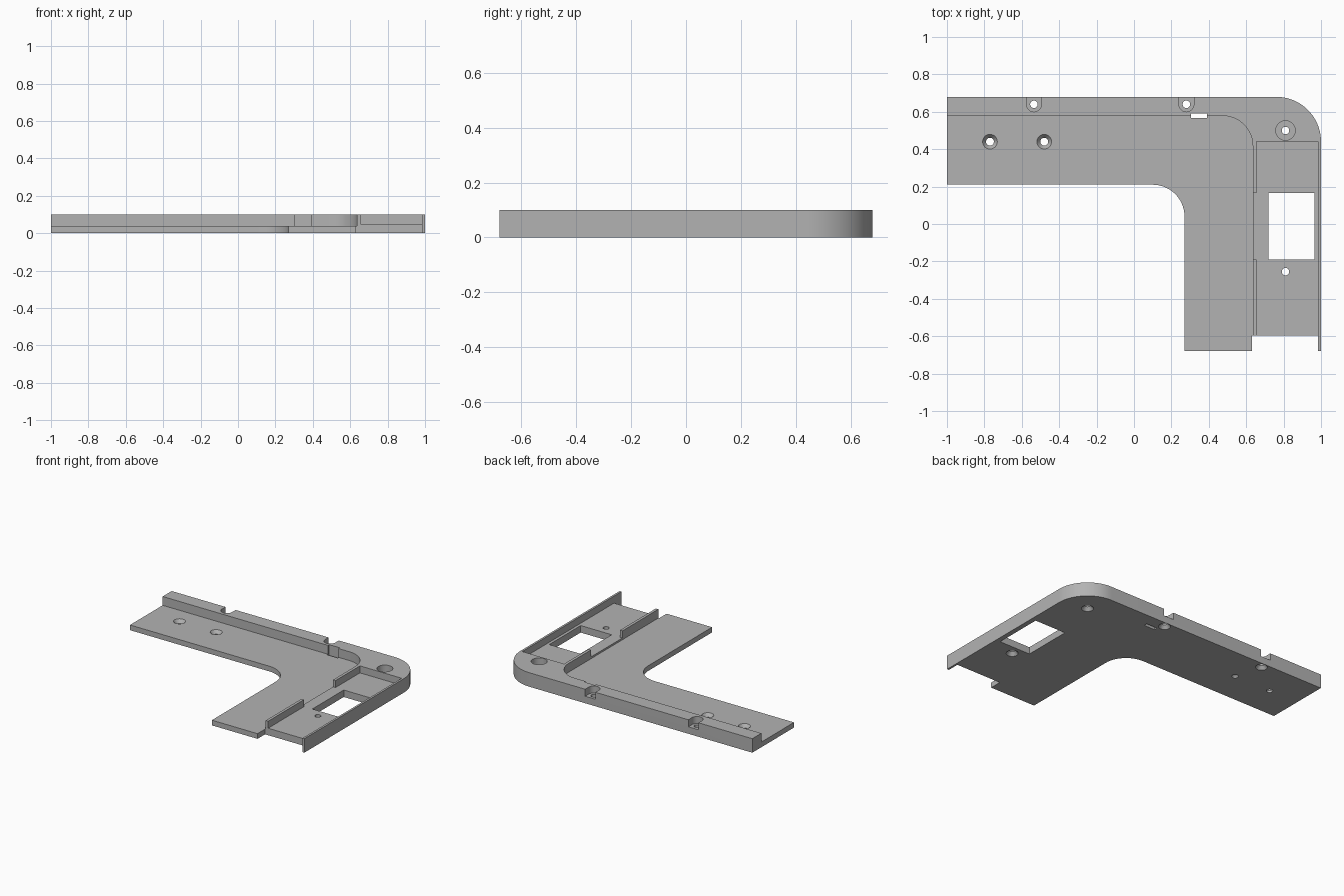
import bpy, bmesh, math

if "Cube" in bpy.data.objects:
    bpy.data.objects.remove(bpy.data.objects["Cube"])

grey = bpy.data.materials.new("plain grey")
grey.diffuse_color = (0.45, 0.45, 0.45, 1)
grey.use_nodes = True
grey.node_tree.nodes["Principled BSDF"].inputs["Base Color"].default_value = grey.diffuse_color


def arc(cx, cy, r, a0, a1, n=20):
    """Points on an arc, angles in degrees."""
    return [(cx + r * math.cos(math.radians(a0 + (a1 - a0) * i / n)),
             cy + r * math.sin(math.radians(a0 + (a1 - a0) * i / n)))
            for i in range(n + 1)]


def prism(name, pts, z0, z1):
    """Extrude a flat outline between two heights."""
    bm = bmesh.new()
    face = bm.faces.new([bm.verts.new((x, y, z0)) for x, y in pts])
    top = bmesh.ops.extrude_face_region(bm, geom=[face])["geom"]
    bmesh.ops.translate(bm, vec=(0, 0, z1 - z0),
                        verts=[v for v in top if isinstance(v, bmesh.types.BMVert)])
    bmesh.ops.recalc_face_normals(bm, faces=bm.faces[:])
    mesh = bpy.data.meshes.new(name)
    bm.to_mesh(mesh)
    bm.free()
    obj = bpy.data.objects.new(name, mesh)
    bpy.context.collection.objects.link(obj)
    mesh.materials.append(grey)
    return obj


def box(name, x0, x1, y0, y1, z0, z1):
    return prism(name, [(x0, y0), (x1, y0), (x1, y1), (x0, y1)], z0, z1)


def cone(name, x, y, z0, z1, r0, r1):
    bpy.ops.mesh.primitive_cone_add(vertices=32, radius1=r0, radius2=r1, depth=z1 - z0,
                                    location=(x, y, (z0 + z1) / 2))
    obj = bpy.context.object
    obj.name = name
    obj.data.materials.append(grey)
    return obj


def cut(target, cutter):
    cutter.hide_render = True
    mod = target.modifiers.new("cut", 'BOOLEAN')
    mod.operation, mod.solver, mod.object = 'DIFFERENCE', 'EXACT', cutter
    bpy.context.view_layer.objects.active = target
    bpy.ops.object.modifier_apply(modifier=mod.name)
    bpy.data.objects.remove(cutter)


FLOOR, SHELF, TOP = 0.037, 0.05, 0.1

# L-shaped body with rounded corners and a thin outer wall running past the shelf
outline = ([(-1, 0.21)] + arc(0.10, 0.04, 0.17, 90, 0)
           + [(0.27, -0.68), (0.63, -0.68), (0.63, -0.595), (0.985, -0.595),
              (0.985, -0.68), (1, -0.68)]
           + arc(0.76, 0.44, 0.24, 0, 90) + [(-1, 0.68)])
body = prism("corner_bracket", outline, 0, TOP)

# Low inner floor along both arms
cut(body, prism("floor_cutter", [(-1.1, -0.8), (0.635, -0.8)]
                + arc(0.475, 0.418, 0.16, 0, 90) + [(-1.1, 0.578)], FLOOR, 0.2))
# Recessed shelf, gap in the inner rib, window
cut(body, box("shelf_cutter", 0.655, 0.985, -0.7, 0.44, SHELF, 0.2))
cut(body, box("rib_gap_cutter", 0.6, 0.7, -0.19, 0.165, SHELF, 0.2))
cut(body, box("window_cutter", 0.72, 0.965, -0.19, 0.165, -0.1, 0.2))
# Cable slot through the wall
cut(body, box("slot_cutter", 0.305, 0.39, 0.568, 0.592, -0.1, 0.2))

# Open notches at the back edge and the corner counterbore
for x in (-0.535, 0.28):
    cut(body, prism("notch_cutter", [(x + 0.04, 0.8), (x - 0.04, 0.8)]
                    + arc(x, 0.64, 0.04, 180, 360), SHELF, 0.2))
cut(body, cone("counterbore_cutter", 0.81, 0.5, SHELF, 0.2, 0.052, 0.052))

# Screw holes countersunk from below
for x, y in ((-0.535, 0.64), (0.28, 0.64), (0.81, 0.5), (0.81, -0.255)):
    cut(body, cone("hole_cutter", x, y, -0.1, 0.2, 0.02, 0.02))
    cut(body, cone("sink_cutter", x, y, -0.01, 0.025, 0.047, 0.019))
# Screw holes countersunk from above
for x in (-0.77, -0.48):
    cut(body, cone("hole_cutter", x, 0.44, -0.1, 0.2, 0.021, 0.021))
    cut(body, cone("sink_cutter", x, 0.44, 0.012, 0.047, 0.02, 0.047))

# Smooth curves, sharp edges
bpy.ops.object.select_all(action='DESELECT')
body.select_set(True)
bpy.context.view_layer.objects.active = body
bpy.ops.object.shade_smooth_by_angle(angle=math.radians(25))
